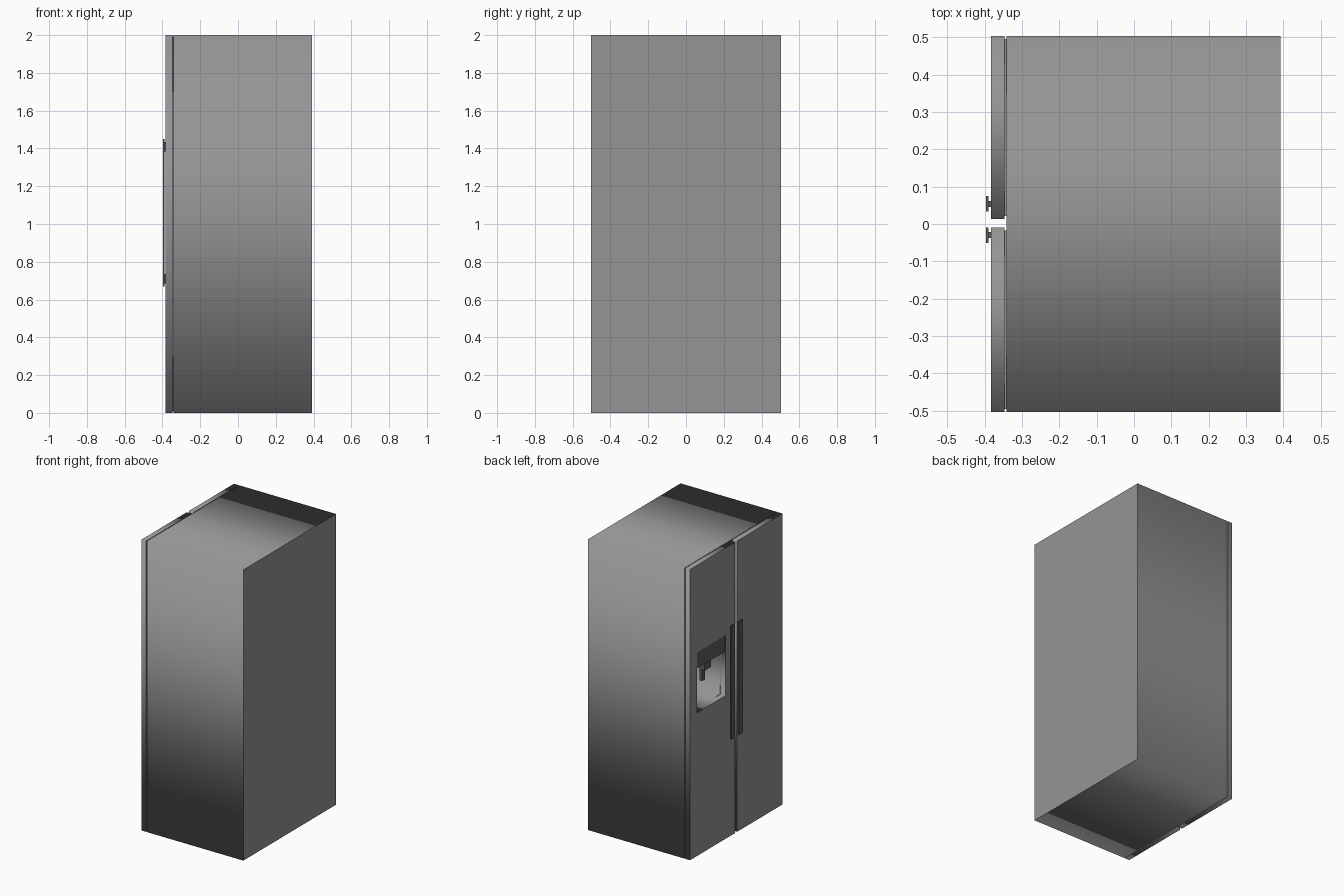
import bpy, bmesh

old = bpy.data.objects.get("Cube")
if old:
    bpy.data.objects.remove(old, do_unlink=True)


def material(name, value):
    m = bpy.data.materials.new(name)
    m.use_nodes = True
    colour = (value, value, value, 1)
    m.diffuse_color = colour
    m.node_tree.nodes["Principled BSDF"].inputs["Base Color"].default_value = colour
    return m


GREY = material("metal grey", 0.3)
DARK = material("dark grey", 0.11)


def ring(bm, rect, x):
    y0, y1, z0, z1 = rect
    return [bm.verts.new((x, y, z)) for y, z in ((y0, z0), (y1, z0), (y1, z1), (y0, z1))]


def bridge(bm, a, b):
    for i in range(4):
        j = (i + 1) % 4
        bm.faces.new((a[i], a[j], b[j], b[i]))


def block(name, x0, x1, rect, mat, hole=None, pocket=None, soft=False):
    """Box along x; a hole goes right through, or ends at the pocket depth."""
    bm = bmesh.new()
    front, back = ring(bm, rect, x0), ring(bm, rect, x1)
    bridge(bm, front, back)
    if hole:
        hole_front = ring(bm, hole, x0)
        hole_back = ring(bm, hole, pocket or x1)
        bridge(bm, front, hole_front)
        bridge(bm, hole_front, hole_back)
        if pocket:
            bm.faces.new(hole_back)
            bm.faces.new(back)
        else:
            bridge(bm, back, hole_back)
    else:
        bm.faces.new(front)
        bm.faces.new(back)
    bmesh.ops.recalc_face_normals(bm, faces=bm.faces)
    bm.normal_update()
    # Smooth around the x axis, sharp where the end faces begin
    for f in bm.faces:
        f.smooth = soft
    for e in bm.edges:
        ends = [abs(f.normal.x) > 0.9 for f in e.link_faces]
        e.smooth = ends[0] == ends[1]
    mesh = bpy.data.meshes.new(name)
    bm.to_mesh(mesh)
    bm.free()
    mesh.materials.append(mat)
    obj = bpy.data.objects.new(name, mesh)
    bpy.context.collection.objects.link(obj)
    return obj


# Cabinet, with the dispenser recess running into it
SIDE, TOP = 0.503, 2.0
RECESS = (0.12, 0.425, 0.985, 1.40)
block("cabinet", -0.342, 0.393, (-SIDE, SIDE, 0, TOP), GREY, RECESS, pocket=-0.13, soft=True)

# Doors and their seals
for label, y0, y1, hole in (("dispenser", 0.014, SIDE, RECESS), ("plain", -SIDE, -0.009, None)):
    block(label + "_door", -0.383, -0.347, (y0, y1, 0, TOP), GREY, hole, soft=True)
    block(label + "_door_seal", -0.347, -0.342, (y0 + 0.008, y1 - 0.008, 0.008, TOP - 0.008),
          GREY, hole)

# Dispenser control panel, housing and nozzle
block("control_panel", -0.382, -0.13, (0.12, 0.425, 1.29, 1.40), DARK)
block("nozzle_housing", -0.355, -0.315, (0.235, 0.305, 1.22, 1.29), DARK)
block("nozzle", -0.325, -0.305, (0.255, 0.29, 1.135, 1.22), DARK)

# Handles: a flat bar on two short posts
for label, y in (("dispenser", 0.054), ("plain", -0.030)):
    block(label + "_handle", -0.397, -0.390, (y - 0.021, y + 0.021, 0.67, 1.45), DARK)
    for end, z in (("lower", 0.71), ("upper", 1.41)):
        block(f"{label}_handle_{end}_post", -0.390, -0.383,
              (y - 0.008, y + 0.008, z - 0.025, z + 0.025), DARK)
